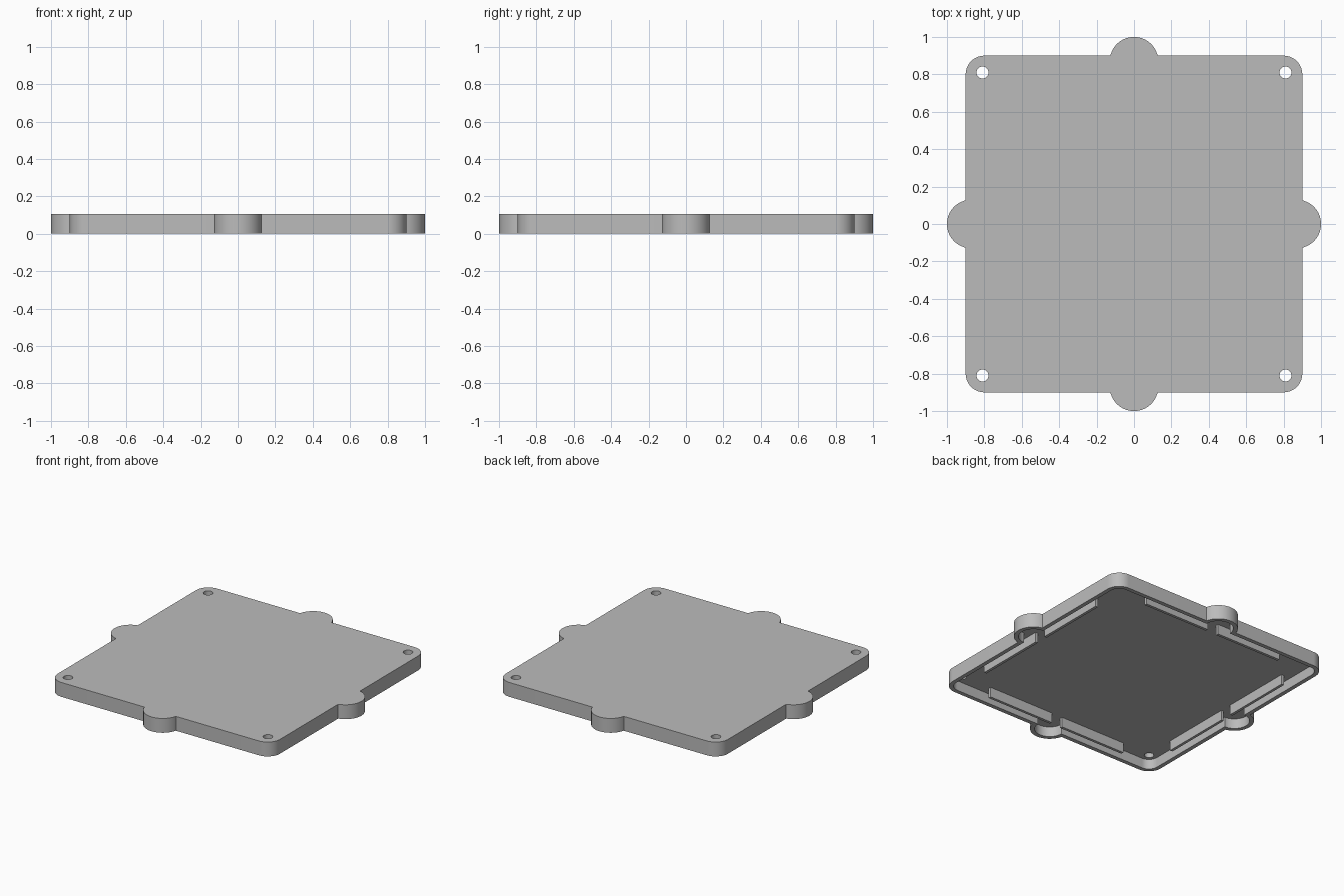
import bpy
import bmesh
from math import cos, sin, acos, pi, radians
from mathutils import Matrix, Vector

if "Cube" in bpy.data.objects:
    bpy.data.objects.remove(bpy.data.objects["Cube"], do_unlink=True)

HEIGHT = 0.105        # overall height
CEILING = 0.073       # underside of the top plate
EDGE = 0.9            # half width of the square
CORNER = 0.1          # corner radius
LUG_CENTRE, LUG_R = 0.87, 0.13
WALL = 0.03
HOLE, HOLE_R = 0.81, 0.032

grey = bpy.data.materials.new("plain_grey")
grey.use_nodes = True
colour = (0.5, 0.5, 0.5, 1)
grey.diffuse_color = colour
grey.node_tree.nodes["Principled BSDF"].inputs["Base Color"].default_value = colour


def make_object(name, bm):
    bmesh.ops.recalc_face_normals(bm, faces=bm.faces)
    mesh = bpy.data.meshes.new(name)
    bm.to_mesh(mesh)
    bm.free()
    mesh.materials.append(grey)
    obj = bpy.data.objects.new(name, mesh)
    bpy.context.collection.objects.link(obj)
    return obj


def arc(cx, cy, r, start, end, steps):
    angles = [start + (end - start) * i / steps for i in range(steps + 1)]
    return [Vector((cx + r * cos(a), cy + r * sin(a), 0)) for a in angles]


def outline(inset):
    """Rounded square with a round lug on every side, shrunk by inset."""
    r = LUG_R - inset
    half = acos((EDGE - inset - LUG_CENTRE) / r)
    c = EDGE - CORNER
    quarter = arc(LUG_CENTRE, 0, r, -half, half, 32)
    quarter += arc(c, c, CORNER - inset, 0, pi / 2, 14)
    return [Matrix.Rotation(k * pi / 2, 3, "Z") @ p for k in range(4) for p in quarter]


def prism(name, points, z0, z1):
    bm = bmesh.new()
    face = bm.faces.new([bm.verts.new((p.x, p.y, z0)) for p in points])
    top = bmesh.ops.extrude_face_region(bm, geom=[face])["geom"]
    verts = [v for v in top if isinstance(v, bmesh.types.BMVert)]
    bmesh.ops.translate(bm, verts=verts, vec=(0, 0, z1 - z0))
    return make_object(name, bm)


def cut(target, cutter):
    cutter.hide_render = True
    mod = target.modifiers.new("cut", "BOOLEAN")
    mod.operation = "DIFFERENCE"
    mod.solver = "EXACT"
    mod.object = cutter
    bpy.context.view_layer.objects.active = target
    bpy.ops.object.modifier_apply(modifier=mod.name)
    bpy.data.objects.remove(cutter, do_unlink=True)


# Lid shell: solid outline, hollowed from below
lid = prism("lid_shell", outline(0), 0, HEIGHT)
cut(lid, prism("pocket_cutter", outline(WALL), -0.05, CEILING))

# Screw holes through the four corners
for sx in (-1, 1):
    for sy in (-1, 1):
        circle = arc(sx * HOLE, sy * HOLE, HOLE_R, 0, 2 * pi, 32)[:-1]
        cut(lid, prism("hole_cutter", circle, -0.05, HEIGHT + 0.05))

bpy.ops.object.select_all(action="DESELECT")
lid.select_set(True)
bpy.context.view_layer.objects.active = lid
bpy.ops.object.shade_smooth_by_angle(angle=radians(30))

# Locating rails under the plate, a pair behind each lug
for k, side in enumerate(("left", "back", "right", "front")):
    bm = bmesh.new()
    for s in (-1, 1):
        box = bmesh.ops.create_cube(bm, size=1)["verts"]
        bmesh.ops.scale(bm, verts=box, vec=(0.02, 0.53, CEILING + 0.005))
        bmesh.ops.translate(bm, verts=box, vec=(0.805, s * 0.31, (CEILING + 0.005) / 2))
    bmesh.ops.rotate(bm, verts=bm.verts, matrix=Matrix.Rotation(k * pi / 2, 3, "Z"))
    make_object(side + "_rails", bm)
